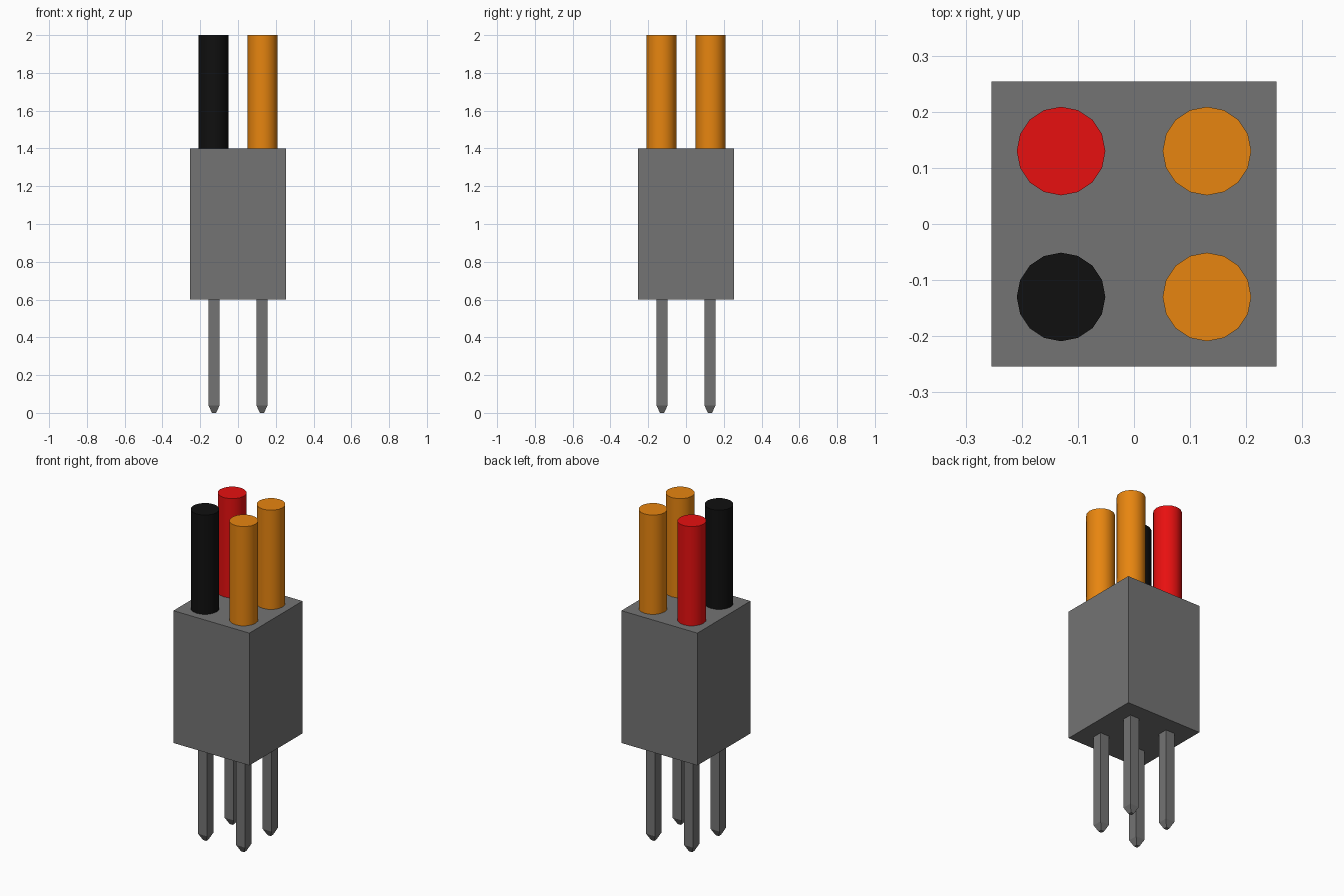
import bpy

cube = bpy.data.objects.get("Cube")
if cube:
    bpy.data.objects.remove(cube, do_unlink=True)


def material(name, r, g, b):
    mat = bpy.data.materials.new(name)
    mat.use_nodes = True
    mat.diffuse_color = (r, g, b, 1)
    mat.node_tree.nodes["Principled BSDF"].inputs["Base Color"].default_value = (r, g, b, 1)
    return mat


grey = material("grey", 0.174, 0.174, 0.174)
orange = material("orange", 0.8, 0.235, 0.005)
red = material("red", 0.8, 0.005, 0.005)
black = material("black", 0.005, 0.005, 0.005)


def finish(name, mat):
    obj = bpy.context.object
    obj.name = obj.data.name = name
    obj.data.materials.append(mat)
    return obj


def box(name, mat, x, y, width, bottom, top):
    bpy.ops.mesh.primitive_cube_add(size=1, location=(x, y, (bottom + top) / 2))
    obj = finish(name, mat)
    obj.scale = (width, width, top - bottom)
    bpy.ops.object.transform_apply(location=False, rotation=False, scale=True)
    return obj


def wire(name, mat, x, y, bottom, top):
    bpy.ops.mesh.primitive_cylinder_add(vertices=16, radius=0.079, depth=top - bottom,
                                        location=(x, y, (bottom + top) / 2))
    finish(name, mat)
    bpy.ops.object.shade_smooth_by_angle()


def pin(name, x, y, tip, top):
    # Square shaft, its lowest face extruded into a blunt tapered tip
    obj = box(name, grey, x, y, 0.06, tip, top)
    bpy.ops.object.mode_set(mode="EDIT")
    bpy.ops.mesh.select_all(action="DESELECT")
    bpy.ops.object.mode_set(mode="OBJECT")
    for face in obj.data.polygons:
        face.select = face.normal.z < -0.5
    bpy.ops.object.mode_set(mode="EDIT")
    bpy.ops.mesh.select_mode(type="FACE")
    bpy.ops.mesh.extrude_region_move(TRANSFORM_OT_translate={"value": (0, 0, -tip)})
    bpy.ops.transform.resize(value=(0.35, 0.35, 1))
    bpy.ops.object.mode_set(mode="OBJECT")


# Connector housing
box("housing", grey, 0, 0, 0.508, 0.6, 1.4)

# One wire above and one pin below at each corner
corners = [("front_right", -1, -1, black), ("back_right", -1, 1, red),
           ("front_left", 1, -1, orange), ("back_left", 1, 1, orange)]
for name, sx, sy, colour in corners:
    wire(name + "_wire", colour, sx * 0.13, sy * 0.13, 1.4, 2.0)
    pin(name + "_pin", sx * 0.127, sy * 0.127, 0.04, 0.6)
